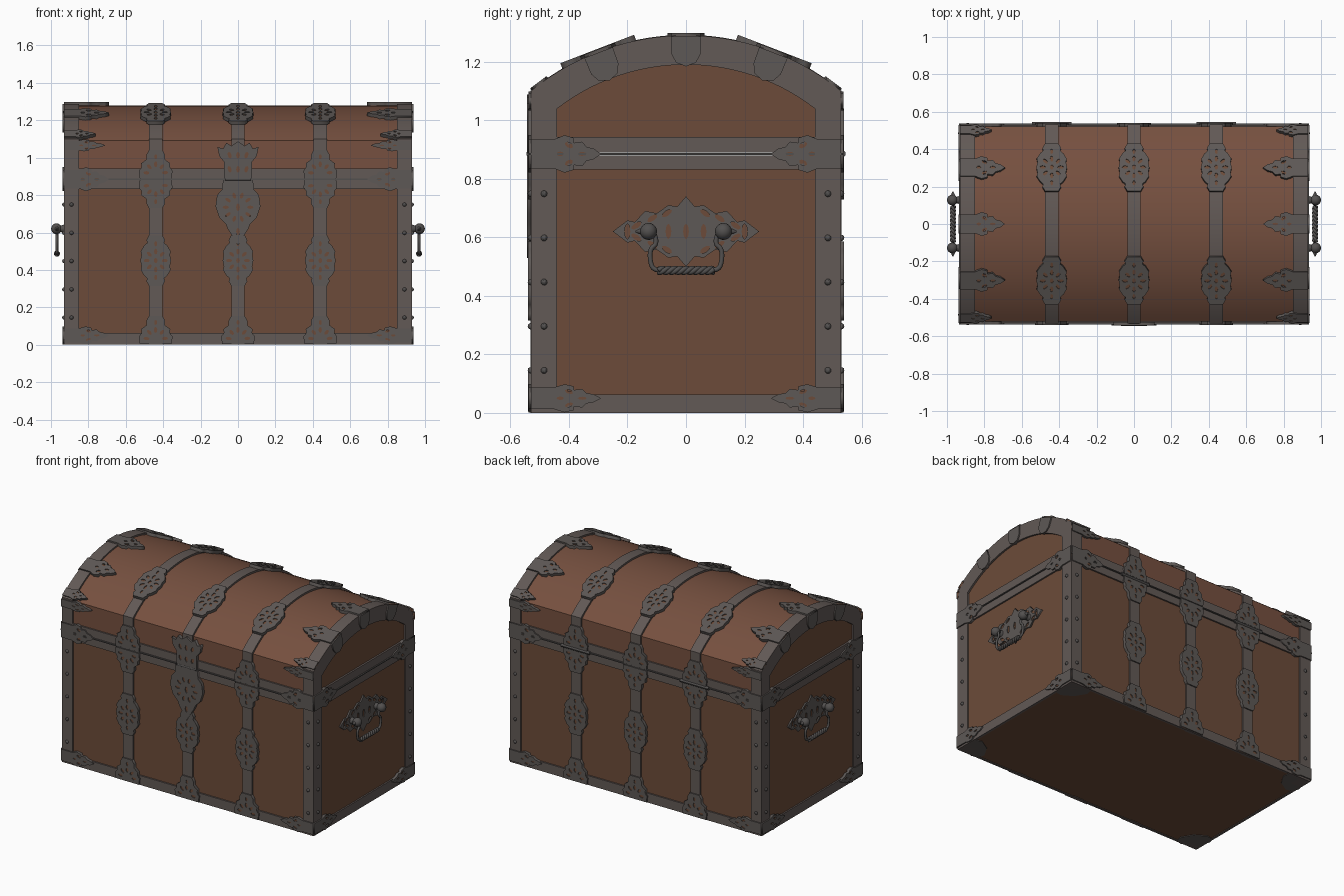
import bpy, bmesh, math
from mathutils import Matrix, Vector

cube = bpy.data.objects.get("Cube")
if cube:
    bpy.data.objects.remove(cube)
scene = bpy.context.collection


def material(name, rgb):
    m = bpy.data.materials.new(name)
    m.use_nodes = True
    m.diffuse_color = (*rgb, 1)
    bsdf = m.node_tree.nodes["Principled BSDF"]
    bsdf.inputs["Base Color"].default_value = (*rgb, 1)
    bsdf.inputs["Roughness"].default_value = 0.7
    return m


WOOD = material("body wood", (0.15, 0.071, 0.041))
LID = material("lid wood", (0.18, 0.08, 0.05))
IRON = material("iron band", (0.122, 0.1, 0.092))
ORNATE = material("ornament iron", (0.11, 0.098, 0.092))
HANDLE = material("handle iron", (0.085, 0.08, 0.078))

HX, HY, SEAM = 0.93, 0.53, 0.885
SPRING, TOP = 1.10, 1.29
R = (HY ** 2 + (TOP - SPRING) ** 2) / (2 * (TOP - SPRING))
smooth = []


def add(name, mesh, mat, matrix=None):
    if mat and not mesh.materials:
        mesh.materials.append(mat)
    ob = bpy.data.objects.new(name, mesh)
    scene.objects.link(ob)
    if matrix:
        ob.matrix_world = matrix
    return ob


def from_bmesh(name, bm, mat):
    bmesh.ops.recalc_face_normals(bm, faces=bm.faces)
    me = bpy.data.meshes.new(name)
    bm.to_mesh(me)
    bm.free()
    return add(name, me, mat)


def box(name, x0, x1, y0, y1, z0, z1, mat=IRON):
    bm = bmesh.new()
    bmesh.ops.create_cube(bm, size=1)
    for v in bm.verts:
        v.co = ((x0 + x1) / 2 + v.co.x * (x1 - x0),
                (y0 + y1) / 2 + v.co.y * (y1 - y0),
                (z0 + z1) / 2 + v.co.z * (z1 - z0))
    return from_bmesh(name, bm, mat)


def profile(hw, spring, top, base=0.89, n=28):
    """Lid section: two upright walls joined by a shallow arc."""
    rise = top - spring
    r = (hw ** 2 + rise ** 2) / (2 * rise)
    a = math.asin(hw / r)
    arc = [(r * math.sin(t), top - r + r * math.cos(t))
           for t in (a * (2 * i / n - 1) for i in range(n + 1))]
    return [(-hw, base)] + arc + [(hw, base)]


def prism(name, x0, x1, pts, mat):
    bm = bmesh.new()
    face = bm.faces.new([bm.verts.new((x0, y, z)) for y, z in pts])
    ext = bmesh.ops.extrude_face_region(bm, geom=[face])
    bmesh.ops.translate(bm, vec=(x1 - x0, 0, 0),
                        verts=[g for g in ext["geom"] if isinstance(g, bmesh.types.BMVert)])
    ob = from_bmesh(name, bm, mat)
    smooth.append(ob)
    return ob


def arch(name, x0, x1, outer, inner, mat=IRON):
    return prism(name, x0, x1, outer + inner[::-1], mat)


def mirrored(half):
    return half + [(-x, y) for x, y in reversed(half) if x]


def fourfold(quarter):
    return mirrored([(x, -y) for x, y in reversed(quarter) if y] + quarter)


def oval(cx, cy, a, b, rot, n=8):
    c, s = math.cos(rot), math.sin(rot)
    ring = [(a * math.cos(math.tau * i / n), b * math.sin(math.tau * i / n)) for i in range(n)]
    return [(cx + c * u - s * v, cy + s * u + c * v) for u, v in ring]


def ring_holes(n, r, a, b, cy=0, start=0, sweep=math.tau, sx=1):
    angles = [start + sweep * i / n for i in range(n)]
    return [oval(r * sx * math.cos(t), cy + r * math.sin(t), a, b, t) for t in angles]


def slab(name, loops, low, high, mat):
    """Flat plate from a filled outline, with further loops as piercings."""
    cu = bpy.data.curves.new(name, "CURVE")
    cu.dimensions, cu.fill_mode = "2D", "BOTH"
    cu.extrude = (high - low) / 2
    for loop in loops:
        sp = cu.splines.new("POLY")
        sp.points.add(len(loop) - 1)
        for p, (x, y) in zip(sp.points, loop):
            p.co = (x, y, 0, 1)
        sp.use_cyclic_u = True
    ob = bpy.data.objects.new(name, cu)
    scene.objects.link(ob)
    dg = bpy.context.evaluated_depsgraph_get()
    me = bpy.data.meshes.new_from_object(ob.evaluated_get(dg))
    bpy.data.objects.remove(ob)
    me.transform(Matrix.Translation((0, 0, (low + high) / 2)))
    me.materials.clear()
    me.materials.append(mat)
    return me


def ornament(name, outline, holes=()):
    meshes = [(name, slab(name, [outline, *holes], -0.012, 0.008, ORNATE))]
    if holes:
        inner = [(x * 0.85, y * 0.85) for x, y in outline]
        meshes.append((name + "_backing", slab(name + "_backing", [inner], -0.012, 0.003, WOOD)))
    return meshes


def place(meshes, origin, up, normal, scale=(1, 1)):
    up, n = Vector(up).normalized(), Vector(normal).normalized()
    rot = Matrix((up.cross(n), up, n)).transposed().to_4x4()
    m = Matrix.Translation(origin) @ rot @ Matrix.Diagonal((*scale, 1, 1))
    for name, me in meshes:
        add(name, me, None, m)


def on_arc(y):
    n = Vector((0, y / R, math.sqrt(1 - (y / R) ** 2)))
    return Vector((0, 0, TOP - R)) + n * R, n


# Ornament shapes
rosette = ornament("rosette", fourfold([(0.082, 0), (0.076, 0.03), (0.08, 0.05), (0.062, 0.08),
                                        (0.045, 0.095), (0.05, 0.11), (0.036, 0.135)]),
                   ring_holes(8, 0.048, 0.016, 0.009) + [oval(0, 0, 0.01, 0.014, 0)]
                   + [oval(0, s * 0.09, 0.008, 0.014, 0) for s in (-1, 1)])
fan = ornament("fan", mirrored([(0.085, 0), (0.09, 0.04), (0.075, 0.06), (0.078, 0.08),
                                (0.05, 0.1), (0.05, 0.125), (0.036, 0.15)]),
               ring_holes(5, 0.05, 0.016, 0.009, 0.025, 0.1, 3.7) + [oval(0, 0.115, 0.008, 0.013, 0)])
leaf = ornament("leaf", mirrored([(0.05, 0), (0.05, 0.08), (0.064, 0.115), (0.055, 0.145),
                                  (0.038, 0.148), (0.042, 0.175), (0.024, 0.19), (0.018, 0.215), (0, 0.24)]),
                [oval(s * 0.03, 0.13, 0.009, 0.015, s * 0.5) for s in (-1, 1)]
                + [oval(0, 0.175, 0.007, 0.015, 0), oval(0, 0.1, 0.008, 0.012, 0)])
scallop = ornament("scallop", mirrored([(0.052, 0), (0.05, 0.06), (0.034, 0.09), (0, 0.103)]))
floor_corner = ornament("floor_corner", mirrored([(0, 0), (0.11, 0.11), (0.08, 0.155), (0, 0.175)]))
lock = ornament("lock_plate", mirrored([(0.08, 0), (0.085, 0.05), (0.112, 0.08), (0.12, 0.14), (0.1, 0.2),
                                        (0.065, 0.235), (0.055, 0.26), (0.03, 0.3), (0, 0.35)]),
                ring_holes(10, 0.065, 0.017, 0.009, 0.145) + [oval(0, 0.145, 0.01, 0.022, 0),
                                                           oval(0, 0.275, 0.01, 0.02, 0)])
hasp = ornament("hasp", mirrored([(0.075, 0), (0.075, 0.09), (0.1, 0.12), (0.11, 0.17), (0.08, 0.16),
                                  (0.062, 0.192), (0.035, 0.175), (0, 0.2)]),
                [oval(x, y, 0.01, 0.018, -x * 6) for x in (-0.045, 0, 0.045) for y in (0.05, 0.125)])
handle_plate = ornament("handle_plate", fourfold([(0.25, 0), (0.2, 0.038), (0.175, 0.032), (0.14, 0.07),
                                                  (0.1, 0.062), (0.06, 0.09), (0.03, 0.085), (0, 0.12)]),
                        [oval(s * x, t * y, 0.02, 0.009, s * t * -0.6) for s in (-1, 1) for t in (-1, 1)
                         for x, y in ((0.17, 0.02), (0.115, 0.045), (0.065, 0.062))]
                        + [oval(x, 0, 0.01, 0.026, 0) for x in (-0.2, -0.06, 0, 0.06, 0.2)])

# Wooden body and domed lid; the lid ends match the body
box("body_wood", -0.92, 0.92, -0.52, 0.52, 0.004, 0.87, WOOD)
lid = prism("lid_wood", -0.918, 0.918, profile(0.52, 1.092, 1.28), LID)
lid.data.materials.append(WOOD)
for p in lid.data.polygons:
    p.material_index = int(abs(p.normal.x) > 0.9)

# Iron rails around the rims and foot
box("body_rim", -HX, HX, -HY, HY, 0.832, 0.88)
box("lid_rim", -HX, HX, -HY, HY, 0.89, 0.943)
box("seam_lip", -0.936, 0.936, -0.537, 0.537, 0.882, 0.888, HANDLE)
for s in (-1, 1):
    box("foot_rail_long", -HX, HX, *sorted((s * 0.515, s * HY)), 0, 0.062)
    box("foot_rail_end", *sorted((s * 0.915, s * HX)), -HY, HY, 0, 0.062)
    arch("lid_end_arch", s * 0.85, s * HX, profile(HY, SPRING, TOP), profile(0.44, 1.04, 1.19))
    for t in (-1, 1):
        box("corner_post", *sorted((s * 0.85, s * HX)), *sorted((t * 0.44, t * HY)), 0, 0.878)
        place(floor_corner, (s * HX, t * HY, 0.008), (-s, -t, 0), (0, 0, -1))

# Straps running up the faces and over the lid
outer, inner = profile(0.532, SPRING, TOP + 0.002), profile(0.51, SPRING - 0.02, TOP - 0.02)
for x in (-0.44, 0, 0.44):
    arch("lid_strap", x - 0.036, x + 0.036, outer, inner)
    for t in (-1, 1):
        face = (0, t, 0)
        box("body_strap", x - 0.036, x + 0.036, *sorted((t * 0.51, t * 0.532)), 0, 0.88)
        place(rosette, (x, t * 0.532, 0.45), (0, 0, 1), face)
        place(fan, (x, t * 0.532, 0.004), (0, 0, 1), face)
        p, n = on_arc(t * 0.3)
        place(rosette, p + Vector((x, 0, 0)) + n * 0.002, n.cross((1, 0, 0)), n)
        if x or t > 0:
            place(fan, (x, t * 0.532, 0.89), (0, 0, 1), face)
            place(fan, (x, t * 0.532, 0.88), (0, 0, -1), face)

# Lock on the front
place(lock, (0, -0.536, 0.88), (0, 0, -1), (0, -1, 0))
place(hasp, (0, -0.536, 0.888), (0, 0, 1), (0, -1, 0))


def turned(name, origin, axis, r0, r1, length, mat=HANDLE):
    bm = bmesh.new()
    bmesh.ops.create_cone(bm, cap_ends=True, segments=12, radius1=r0, radius2=r1, depth=length)
    ob = from_bmesh(name, bm, mat)
    ob.matrix_world = Matrix.Translation(origin) @ Vector(axis).to_track_quat("Z", "Y").to_matrix().to_4x4()
    smooth.append(ob)


for x, y, w in ((-0.44, 0.535, 0.21), (0.44, 0.535, 0.21), (0, -0.535, 0.14)):
    turned("hinge_barrel", (x, y, SEAM), (1, 0, 0), 0.011, 0.011, w)

# Leaf mounts on corners, and scallops around the lid ends
for s in (-1, 1):
    for t in (-1, 1):
        for z, k in ((SEAM, 1), (0.05, 0.75)):
            place(leaf, (s * HX, t * HY, z), (-s, 0, 0), (0, t, 0), (k, 1))
            place(leaf, (s * HX, t * HY, z), (0, -t, 0), (s, 0, 0), (k, 1))
        place(leaf, (s * HX, t * HY, 1.066), (-s, 0, 0), (0, t, 0), (0.5, 0.92))
        p, n = on_arc(t * 0.5)
        place(leaf, p + Vector((s * HX, 0, 0)), (-s, 0, 0), n, (0.55, 0.7))
    for y in (-0.3, 0, 0.3):
        p, n = on_arc(y)
        place(leaf, p + Vector((s * HX, 0, 0)), (-s, 0, 0), n)
        place(scallop, p + Vector((s * HX, 0, 0)) - n * 0.003, -n, (s, 0, 0))

# Rivets along the corner posts
bm = bmesh.new()
bmesh.ops.create_uvsphere(bm, u_segments=10, v_segments=6, radius=0.011)
rivet = bpy.data.meshes.new("rivet")
bm.to_mesh(rivet)
bm.free()
for i in range(5):
    z = 0.145 + 0.151 * i
    for s in (-1, 1):
        for t in (-1, 1):
            add("post_rivet", rivet, HANDLE, Matrix.Translation((s * 0.89, t * HY, z)))
            add("post_rivet", rivet, HANDLE, Matrix.Translation((s * HX, t * 0.485, z)))


def rod(name, pts, radius, spline="POLY"):
    cu = bpy.data.curves.new(name, "CURVE")
    cu.dimensions, cu.bevel_depth, cu.bevel_resolution = "3D", radius, 2
    cu.use_fill_caps = True
    sp = cu.splines.new(spline)
    sp.points.add(len(pts) - 1)
    for p, co in zip(sp.points, pts):
        p.co = (*co, 1)
    if spline == "NURBS":
        sp.use_endpoint_u, sp.order_u = True, 3
    cu.materials.append(HANDLE)
    scene.objects.link(bpy.data.objects.new(name, cu))


# Drop handles with ball knobs, finials and a twisted grip
for s in (-1, 1):
    place(handle_plate, (s * 0.922, 0, 0.62), (0, 0, 1), (s, 0, 0))
    x = s * 0.968
    for t in (-1, 1):
        bm = bmesh.new()
        bmesh.ops.create_uvsphere(bm, u_segments=14, v_segments=10, radius=0.029,
                                  matrix=Matrix.Translation((x + s * 0.003, t * 0.128, 0.62)))
        smooth.append(from_bmesh("handle_knob", bm, HANDLE))
        turned("knob_stem", (s * 0.945, t * 0.128, 0.62), (s, 0, 0), 0.024, 0.012, 0.04)
        turned("knob_finial", (x, t * 0.16, 0.62), (0, t, 0), 0.014, 0.003, 0.025)
        rod("handle_arm", [(x, t * 0.11, 0.615), (x, t * 0.095, 0.58), (x, t * 0.125, 0.56),
                           (x, t * 0.12, 0.50), (x, t * 0.1, 0.487), (x, t * 0.085, 0.487)], 0.008, "NURBS")
    for k in range(3):
        turns = [(i / 40, math.tau * (k / 3 + i / 13)) for i in range(41)]
        rod("twisted_grip", [(x + 0.008 * math.cos(a), 0.19 * (f - 0.5), 0.487 + 0.008 * math.sin(a))
                             for f, a in turns], 0.008)

# Smooth the curved parts, keeping hard edges
for ob in bpy.context.selected_objects:
    ob.select_set(False)
for ob in smooth:
    ob.select_set(True)
bpy.context.view_layer.objects.active = smooth[0]
bpy.ops.object.shade_smooth_by_angle(angle=math.radians(30))
